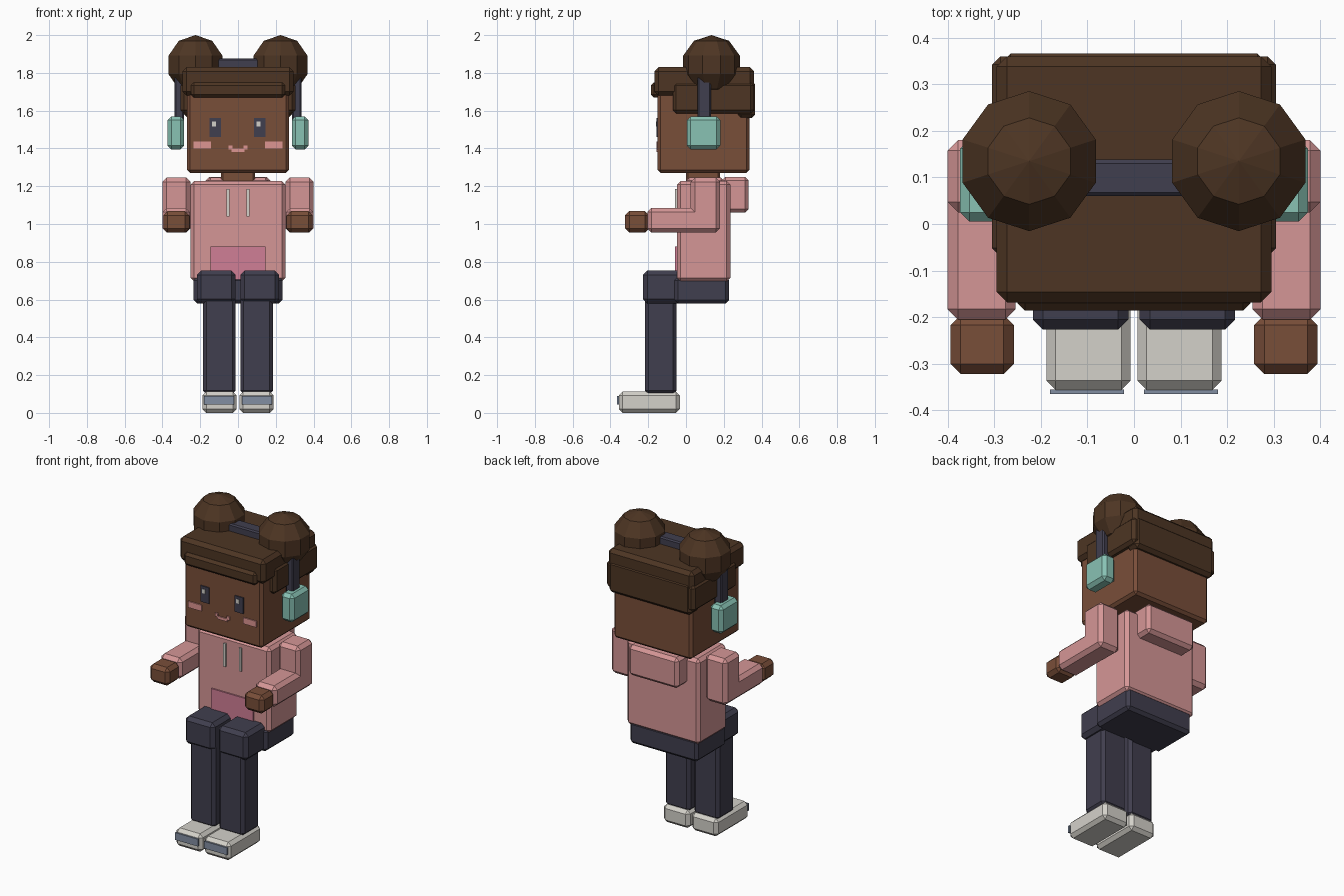
import bpy, bmesh

if "Cube" in bpy.data.objects:
    bpy.data.objects.remove(bpy.data.objects["Cube"])


def mat(name, r, g, b):
    m = bpy.data.materials.new(name)
    lin = lambda c: (c / 255 / 12.92) if c < 11 else ((c / 255 + 0.055) / 1.055) ** 2.4
    m.diffuse_color = (lin(r), lin(g), lin(b), 1)
    m.use_nodes = True
    m.node_tree.nodes["Principled BSDF"].inputs["Base Color"].default_value = m.diffuse_color
    return m


SKIN = mat("brown skin", 121, 78, 57)
HAIR = mat("dark brown hair", 77, 53, 35)
PINK = mat("pink hoodie", 213, 150, 150)
ROSE = mat("rose pocket", 208, 126, 150)
NAVY = mat("dark navy", 64, 62, 78)
TEAL = mat("teal", 136, 194, 180)
WHITE = mat("off white", 212, 209, 202)
SLATE = mat("slate blue", 130, 142, 162)
BLUSH = mat("blush", 222, 150, 146)


def finish(bm, name, material):
    me = bpy.data.meshes.new(name)
    bm.to_mesh(me)
    bm.free()
    me.materials.append(material)
    ob = bpy.data.objects.new(name, me)
    bpy.context.collection.objects.link(ob)
    return ob


def box(name, material, x, y, z, bevel=0.018):
    """Chamfered box from (min, max) ranges."""
    bm = bmesh.new()
    bmesh.ops.create_cube(bm, size=1)
    for v in bm.verts:
        v.co = [(r[0] + r[1]) / 2 + c * (r[1] - r[0]) for c, r in zip(v.co, (x, y, z))]
    if bevel:
        bmesh.ops.bevel(bm, geom=bm.edges[:], offset=bevel, segments=1,
                        affect='EDGES', profile=0.5)
    return finish(bm, name, material)


def pair(name, material, x, y, z, bevel=0.018):
    """The same box on both sides; x is given for the +x side."""
    box(name + "_left", material, x, y, z, bevel)
    box(name + "_right", material, (-x[1], -x[0]), y, z, bevel)


# Head and neck
box("head", SKIN, (-.27, .27), (-.15, .335), (1.27, 1.80), .016)
box("neck", SKIN, (-.09, .09), (0, .18), (1.2, 1.3), .01)

# Face plates
F = (-.157, -.148)
for side, x in (("right", -.15), ("left", .085)):
    box("eye_" + side, NAVY, (x, x + .06), F, (1.46, 1.56), 0)
    box("eye_glint_" + side, WHITE, (x + .012, x + .034), (-.160, -.155), (1.517, 1.543), 0)
pair("cheek", BLUSH, (.143, .235), F, (1.40, 1.438), 0)
box("mouth_middle", BLUSH, (-.035, .035), F, (1.382, 1.40), 0)
pair("mouth_corner", BLUSH, (.03, .05), F, (1.394, 1.416), 0)

# Hair
box("hair_cap", HAIR, (-.295, .295), (-.168, .36), (1.68, 1.83), .022)
box("hair_fringe", HAIR, (-.25, .25), (-.186, -.12), (1.67, 1.75), .016)
box("hair_back", HAIR, (-.285, .285), (.27, .366), (1.56, 1.76), .02)
pair("hair_side", HAIR, (.24, .305), (-.07, .36), (1.585, 1.75), .018)
for side, s in (("left", 1), ("right", -1)):
    bm = bmesh.new()
    bmesh.ops.create_uvsphere(bm, u_segments=10, v_segments=5, radius=.158)
    bmesh.ops.translate(bm, verts=bm.verts, vec=(s * .225, .135, 1.842))
    finish(bm, "hair_bun_" + side, HAIR)

# Headphones
box("headband_top", NAVY, (-.335, .335), (.06, .138), (1.81, 1.875), .008)
pair("headband_arm", NAVY, (.285, .337), (.06, .132), (1.53, 1.84), .008)
pair("ear_cup", TEAL, (.285, .373), (.005, .182), (1.395, 1.57), .02)

# Hoodie
box("hoodie_body", PINK, (-.252, .252), (-.048, .235), (.695, 1.228), .02)
box("hood", PINK, (-.172, .172), (.19, .332), (1.06, 1.25), .02)
box("collar", PINK, (-.16, .16), (.0, .2), (1.2, 1.245), .015)
box("pocket", ROSE, (-.145, .145), (-.057, -.047), (.70, .88), 0)
pair("drawstring", WHITE, (.046, .062), (-.057, -.047), (1.04, 1.185), 0)

# Arms bent forward
pair("upper_arm", PINK, (.252, .40), (.025, .18), (.955, 1.245), .022)
pair("forearm", PINK, (.254, .40), (-.205, .14), (.955, 1.085), .022)
pair("hand", SKIN, (.258, .394), (-.322, -.195), (.955, 1.068), .022)

# Trousers, seated hip with knees forward
box("hips", NAVY, (-.235, .235), (-.06, .228), (.58, .72), .018)
pair("thigh", NAVY, (.012, .217), (-.227, .05), (.58, .753), .022)
pair("lower_leg", NAVY, (.012, .186), (-.217, -.05), (.1, .62), .018)

# Shoes
pair("shoe", WHITE, (.007, .188), (-.356, -.033), (0, .112), .02)
pair("shoe_toe_strip", SLATE, (.022, .18), (-.365, -.355), (.045, .09), 0)
